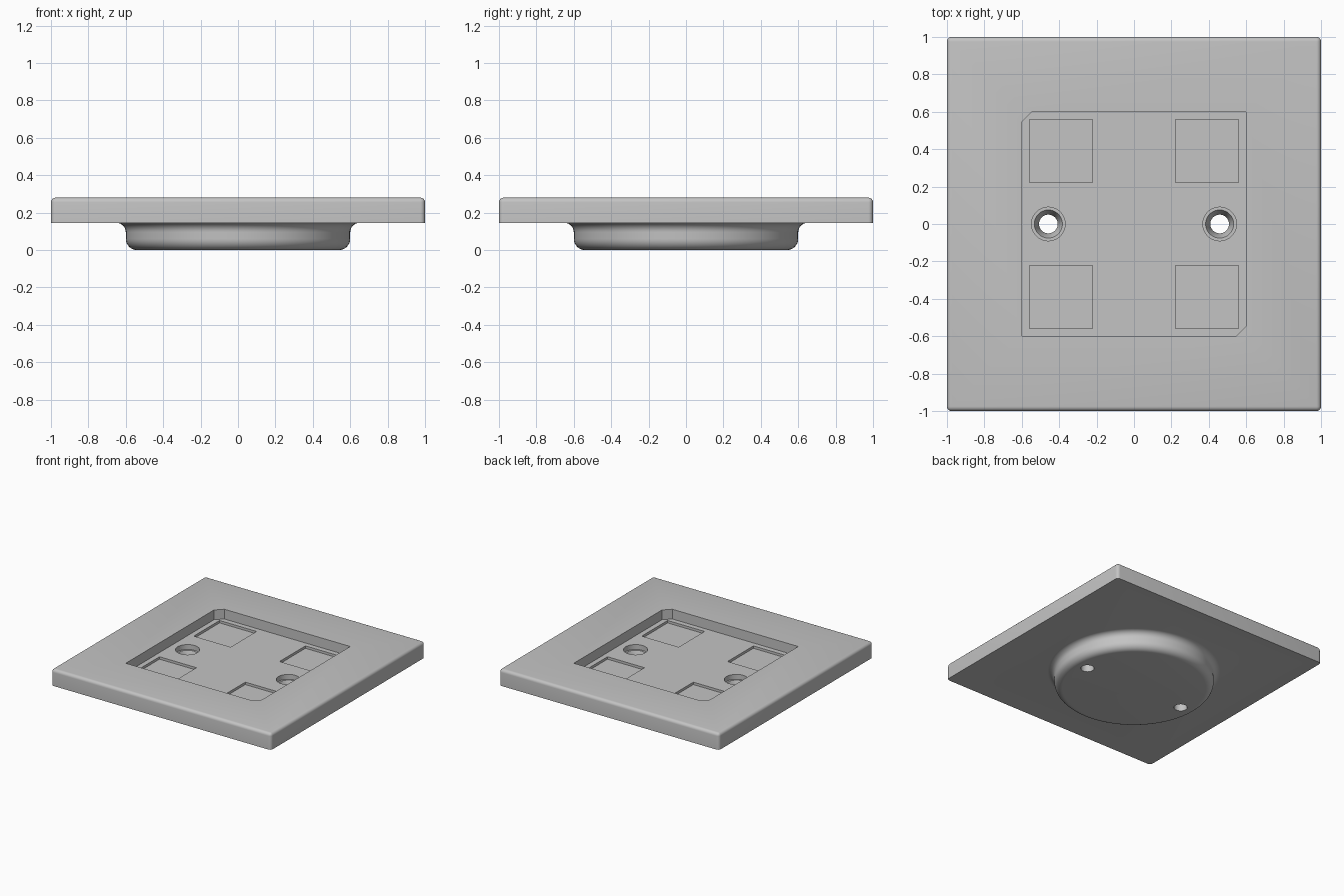
import bpy, bmesh
from math import sin, cos, pi

if "Cube" in bpy.data.objects:
    bpy.data.objects.remove(bpy.data.objects["Cube"], do_unlink=True)

grey = bpy.data.materials.new("plain grey")
grey.use_nodes = True
colour = (0.55, 0.55, 0.55, 1)
grey.diffuse_color = colour
grey.node_tree.nodes["Principled BSDF"].inputs["Base Color"].default_value = colour

PLATE_BOTTOM, PLATE_TOP = 0.145, 0.28
POCKET_FLOOR, RECESS_FLOOR, BORE_FLOOR = 0.2, 0.18, 0.16


def make_object(name, bm):
    bmesh.ops.recalc_face_normals(bm, faces=bm.faces)
    mesh = bpy.data.meshes.new(name)
    bm.to_mesh(mesh)
    bm.free()
    mesh.materials.append(grey)
    obj = bpy.data.objects.new(name, mesh)
    bpy.context.collection.objects.link(obj)
    return obj


def prism(name, outline, z0, z1):
    bm = bmesh.new()
    face = bm.faces.new([bm.verts.new((x, y, z0)) for x, y in outline])
    grown = bmesh.ops.extrude_face_region(bm, geom=[face])["geom"]
    top = [v for v in grown if isinstance(v, bmesh.types.BMVert)]
    bmesh.ops.translate(bm, verts=top, vec=(0, 0, z1 - z0))
    return make_object(name, bm)


def box(name, x, y, half, z0, z1):
    corners = ((-1, -1), (1, -1), (1, 1), (-1, 1))
    return prism(name, [(x + half * a, y + half * b) for a, b in corners], z0, z1)


def lathe(name, profile, steps, x=0):
    """Closed solid turned about a vertical axis through x."""
    bm = bmesh.new()
    rings = [[bm.verts.new((x + r * cos(2 * pi * i / steps), r * sin(2 * pi * i / steps), z))
              for i in range(steps)] for r, z in profile]
    for low, high in zip(rings, rings[1:]):
        for i in range(steps):
            j = (i + 1) % steps
            bm.faces.new((low[i], low[j], high[j], high[i]))
    bm.faces.new(rings[0])
    bm.faces.new(rings[-1])
    return make_object(name, bm)


def arc(cx, cz, radius, start, end, n=8):
    return [(cx + radius * cos(start + (end - start) * i / n),
             cz + radius * sin(start + (end - start) * i / n)) for i in range(n + 1)]


def combine(target, tool, operation):
    mod = target.modifiers.new(operation, "BOOLEAN")
    mod.operation = operation
    mod.solver = "EXACT"
    mod.object = tool
    bpy.context.view_layer.objects.active = target
    bpy.ops.object.modifier_apply(modifier=mod.name)
    bpy.data.objects.remove(tool, do_unlink=True)


# Square plate, rounded on its upright and top edges
plate = box("mounting_plate", 0, 0, 1, PLATE_BOTTOM, PLATE_TOP)
bm = bmesh.new()
bm.from_mesh(plate.data)
edges = [e for e in bm.edges if max(v.co.z for v in e.verts) > PLATE_BOTTOM + 0.01]
bmesh.ops.bevel(bm, geom=edges, offset=0.025, segments=5, profile=0.5, affect="EDGES")
bm.to_mesh(plate.data)
bm.free()

# Round boss below, with a rounded rim and a flare into the plate
flare = arc(0.65, PLATE_BOTTOM - 0.05, 0.05, pi, pi / 2)
profile = arc(0.54, 0.06, 0.06, -pi / 2, 0) + flare + [(0.65, BORE_FLOOR)]
combine(plate, lathe("round_boss", profile, 96), "UNION")

# Main pocket with two opposite clipped corners
h, c = 0.6, 0.055
outline = [(-h, -h), (h - c, -h), (h, -h + c), (h, h), (-h + c, h), (-h, h - c)]
combine(plate, prism("pocket_cutter", outline, POCKET_FLOOR, 0.4), "DIFFERENCE")

# Four shallow square recesses in the pocket floor
for sx in (-1, 1):
    for sy in (-1, 1):
        cutter = box("recess_cutter", 0.39 * sx, 0.39 * sy, 0.168, RECESS_FLOOR, 0.25)
        combine(plate, cutter, "DIFFERENCE")

# Two counterbored, countersunk screw holes
for sx in (-1, 1):
    hole = [(0.05, -0.1), (0.05, 0.1), (0.075, BORE_FLOOR), (0.09, BORE_FLOOR), (0.09, 0.25)]
    combine(plate, lathe("hole_cutter", hole, 48, 0.458 * sx), "DIFFERENCE")

# Smooth the rounded parts, keep hard edges
bpy.ops.object.select_all(action="DESELECT")
plate.select_set(True)
bpy.context.view_layer.objects.active = plate
bpy.ops.object.shade_smooth_by_angle(angle=pi / 6)
